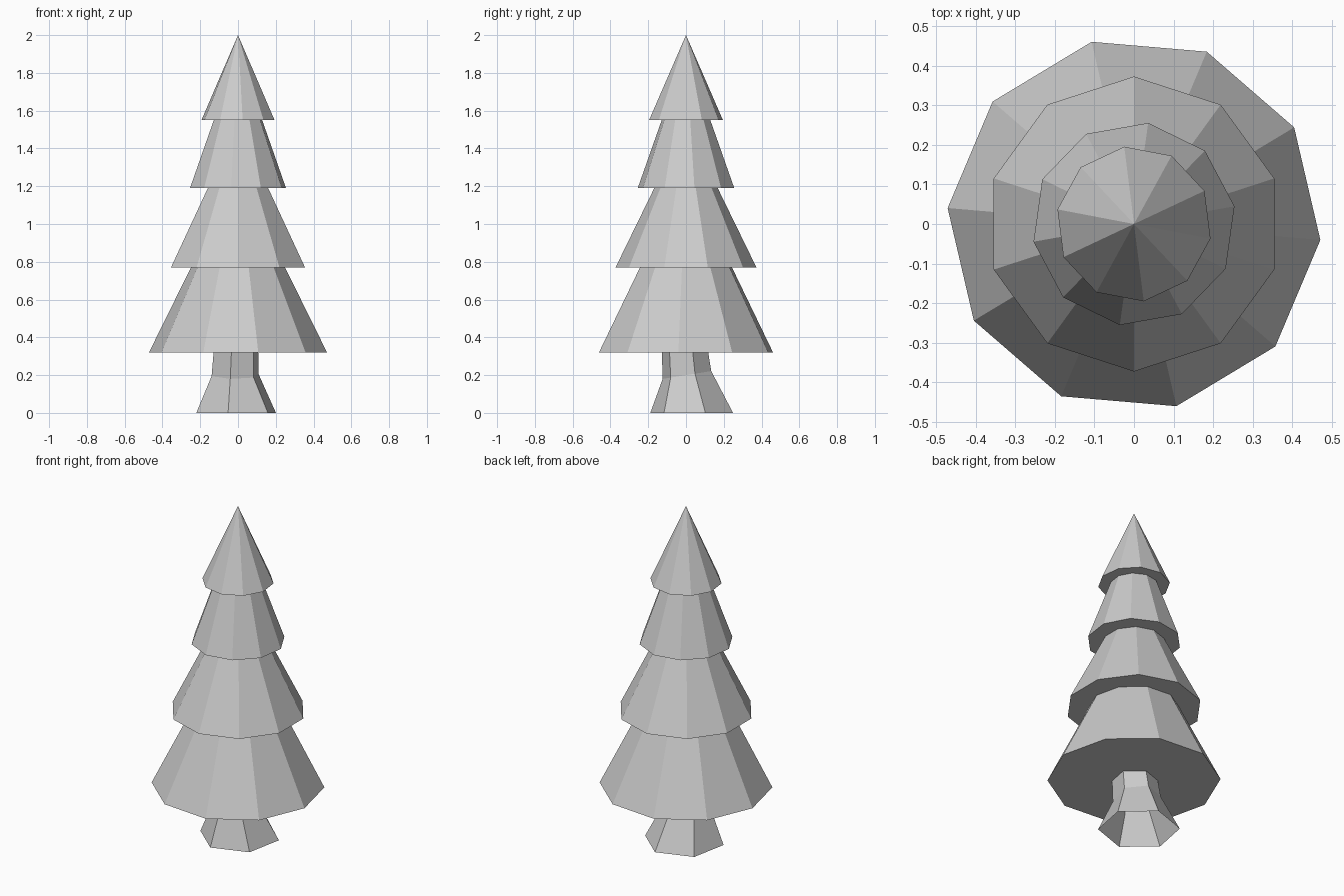
import bpy, bmesh
from math import sin, cos, radians, tau

if "Cube" in bpy.data.objects:
    bpy.data.objects.remove(bpy.data.objects["Cube"])


def ring(bm, sides, radius, z, start, cx=0.0, cy=0.0, tilt=0.0):
    """Add a regular ring of vertices; tilt raises it towards +y."""
    verts = []
    for i in range(sides):
        a = radians(start) + tau * i / sides
        y = cy + radius * sin(a)
        verts.append(bm.verts.new((cx + radius * cos(a), y, z + tilt * y)))
    return verts


def bridge(bm, low, high):
    n = len(low)
    for i in range(n):
        j = (i + 1) % n
        bm.faces.new((low[i], low[j], high[j], high[i]))


def finish(bm, name):
    mesh = bpy.data.meshes.new(name)
    bm.to_mesh(mesh)
    bm.free()
    bpy.context.collection.objects.link(bpy.data.objects.new(name, mesh))


# Foliage tiers: name, base z, top z, base radius, top radius, start angle
tiers = [
    ("foliage_bottom", 0.32, 0.77, 0.473, 0.25, -4.9),
    ("foliage_lower_middle", 0.77, 1.19, 0.373, 0.168, 18),
    ("foliage_upper_middle", 1.19, 1.55, 0.258, 0.13, 10),
    ("foliage_tip", 1.55, 2.0, 0.197, 0.0, -10.8),
]
for name, z0, z1, r0, r1, start in tiers:
    bm = bmesh.new()
    base = ring(bm, 10, r0, z0, start)
    bm.faces.new(base[::-1])
    if r1 > 0:
        bridge(bm, base, ring(bm, 10, r1, z1, start))
    else:
        apex = bm.verts.new((0, 0, z1))
        for i in range(10):
            bm.faces.new((base[i], base[(i + 1) % 10], apex))
    finish(bm, name)

# Trunk: six-sided, flared and slightly leaning, open at the bottom
bm = bmesh.new()
foot = ring(bm, 6, 0.223, 0.0, 19, -0.01, 0.03)
neck = ring(bm, 6, 0.131, 0.2, 19, -0.016, 0.005, 0.16)
top = ring(bm, 6, 0.125, 0.32, 19, -0.011, -0.005)
bridge(bm, foot, neck)
bridge(bm, neck, top)
finish(bm, "trunk")
